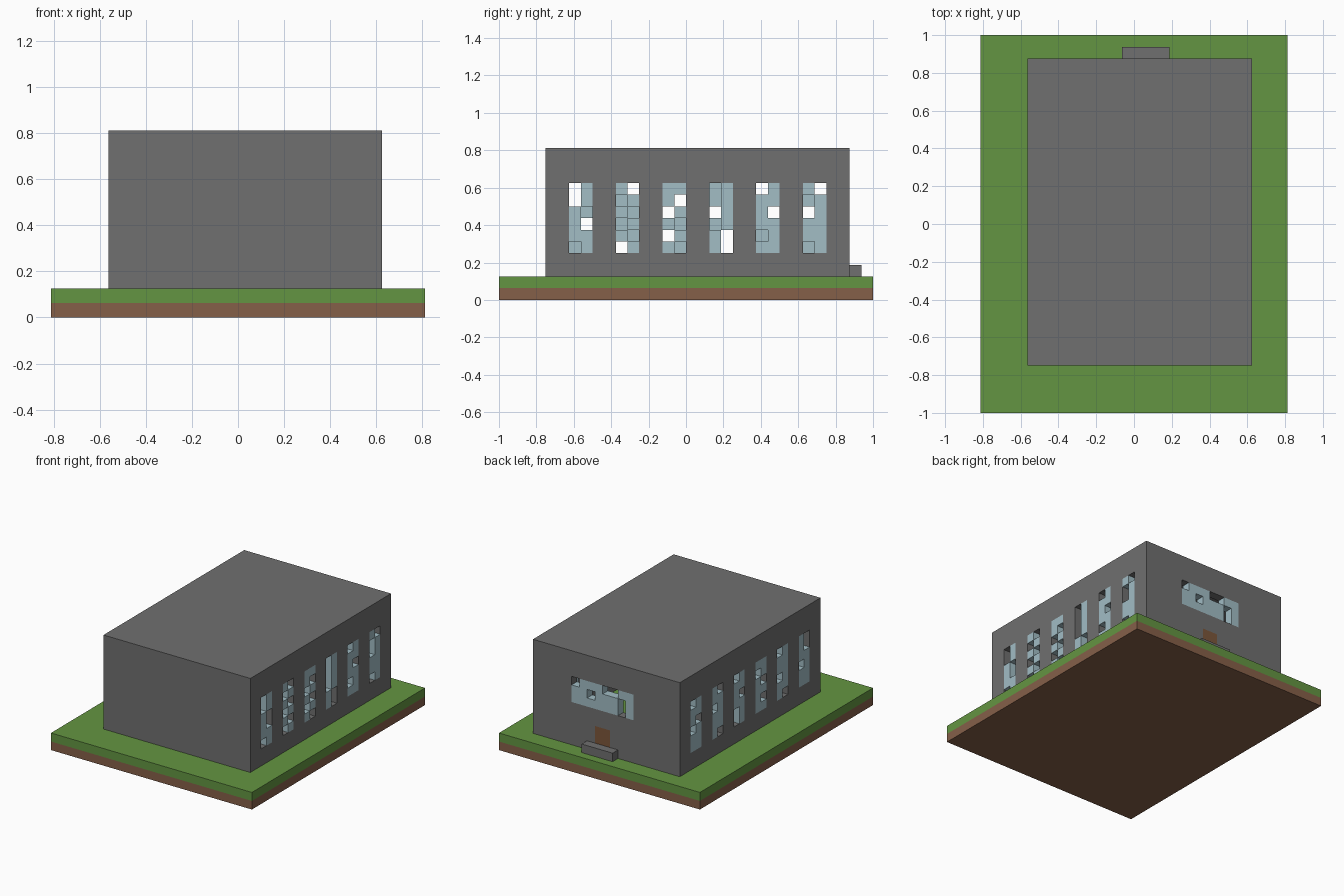
import bpy, bmesh
from mathutils import Vector

cube = bpy.data.objects.get("Cube")
if cube:
    bpy.data.objects.remove(cube, do_unlink=True)

U = 0.0625  # one building block


def material(name, rgb):
    m = bpy.data.materials.new(name)
    m.use_nodes = True
    m.diffuse_color = (*rgb, 1)
    bsdf = next(n for n in m.node_tree.nodes if n.type == 'BSDF_PRINCIPLED')
    bsdf.inputs["Base Color"].default_value = (*rgb, 1)
    bsdf.inputs["Roughness"].default_value = 0.9
    return m


GREY = material("wall_grey", (0.162, 0.162, 0.162))
GREEN = material("grass_green", (0.127, 0.3, 0.054))
SOIL = material("soil_brown", (0.235, 0.115, 0.066))
GLASS = material("glass_blue", (0.36, 0.51, 0.56))
WOOD = material("door_brown", (0.2, 0.095, 0.043))


def add_box(bm, lo, hi):
    """Axis-aligned box between two corners."""
    lo, hi = Vector(lo), Vector(hi)
    verts = bmesh.ops.create_cube(bm, size=1)["verts"]
    for v in verts:
        v.co = Vector((lo[i] + (v.co[i] + 0.5) * (hi[i] - lo[i]) for i in range(3)))


def make_object(name, bm, mat):
    mesh = bpy.data.meshes.new(name)
    bm.to_mesh(mesh)
    bm.free()
    if mat:
        mesh.materials.append(mat)
    ob = bpy.data.objects.new(name, mesh)
    bpy.context.scene.collection.objects.link(ob)
    return ob


def box(name, lo, hi, mat=None):
    bm = bmesh.new()
    add_box(bm, lo, hi)
    return make_object(name, bm, mat)


# Ground slab
X, Y = 13 * U, 16 * U
box("soil", (-X, -Y, 0), (X, Y, U), SOIL)
box("grass", (-X, -Y, U), (X, Y, 2 * U), GREEN)

# Hollow building with window and door openings
X0, X1, Y0, Y1 = -9 * U, 10 * U, -12 * U, 14 * U
Z0, Z1 = 2 * U, 13 * U
TOP = 10 * U                                   # window head height
starts = [(-10 + 4 * i) * U for i in range(6)]  # side window positions
walls = box("walls_and_roof", (X0, Y0, Z0), (X1, Y1, Z1), GREY)
cutters = [box("room_cutter", (X0 + U, Y0 + U, Z0 - U), (X1 - U, Y1 - U, Z1 - U)),
           box("back_window_cutter", (-3 * U, Y1 - 2 * U, 7 * U), (5 * U, Y1 + U, TOP)),
           box("door_cutter", (0, Y1 - 2 * U, Z0 - U), (2 * U, Y1 + U, 5 * U))]
cutters += [box("side_window_cutter", (X0 - U, y, 4 * U), (X1 + U, y + 2 * U, TOP))
            for y in starts]
for c in cutters:
    c.hide_render = True
    mod = walls.modifiers.new("opening", 'BOOLEAN')
    mod.operation, mod.solver, mod.object = 'DIFFERENCE', 'EXACT', c
graph = bpy.context.evaluated_depsgraph_get()
mesh = bpy.data.meshes.new_from_object(walls.evaluated_get(graph))
walls.modifiers.clear()
walls.data = mesh
mesh.materials.clear()
mesh.materials.append(GREY)
for c in cutters:
    bpy.data.objects.remove(c, do_unlink=True)


def glass_pane(name, place, rows):
    """Glass blocks wherever the row text has '#'; place maps (column, row) to a corner."""
    bm = bmesh.new()
    for r, row in enumerate(rows.split()):
        for c, cell in enumerate(row):
            if cell == "#":
                corner = Vector(place(c, r))
                add_box(bm, corner, corner + Vector((U, U, U)))
    # merge the blocks and drop the faces between them
    bmesh.ops.remove_doubles(bm, verts=bm.verts, dist=U / 100)
    centres = {}
    for f in bm.faces:
        key = tuple(round(v * 1000) for v in f.calc_center_median())
        centres.setdefault(key, []).append(f)
    inner = [f for fs in centres.values() if len(fs) > 1 for f in fs]
    bmesh.ops.delete(bm, geom=inner, context='FACES')
    bmesh.ops.recalc_face_normals(bm, faces=bm.faces)
    bmesh.ops.dissolve_limit(bm, angle_limit=0.01, verts=bm.verts, edges=bm.edges)
    make_object(name, bm, GLASS)


# Side windows: some blocks of glass are missing
left_panes = [".# .# #. #. ## .#",
              "#. .# #. .# #. .#",
              "## #. .# #. .# #.",
              ".# .# .# .# #. #.",
              ".# ## #. ## .# ##",
              "#. .# .# ## ## .#"]
right_panes = [".# .# ## #. ## ##",
               "#. ## ## #. ## .#",
               "## #. .# ## .# ##",
               "#. ## .# ## #. #.",
               ".# ## #. ## ## .#",
               "#. ## .# #. ## ##"]
for i, y in enumerate(starts):
    for side, x, panes in (("left", X1 - U, left_panes), ("right", X0, right_panes)):
        glass_pane(f"{side}_window_{i + 1}",
                   lambda c, r: (x, y + c * U, TOP - (r + 1) * U), panes[i])

# Back window, door and doorstep
glass_pane("back_window", lambda c, r: ((4 - c) * U, Y1 - U, TOP - (r + 1) * U),
           ".###..## ##.###.# ######.#")
box("door", (0, Y1 - U, Z0), (2 * U, Y1, 5 * U), WOOD)
box("doorstep", (-U, Y1, Z0), (3 * U, Y1 + U, 3 * U), GREY)
